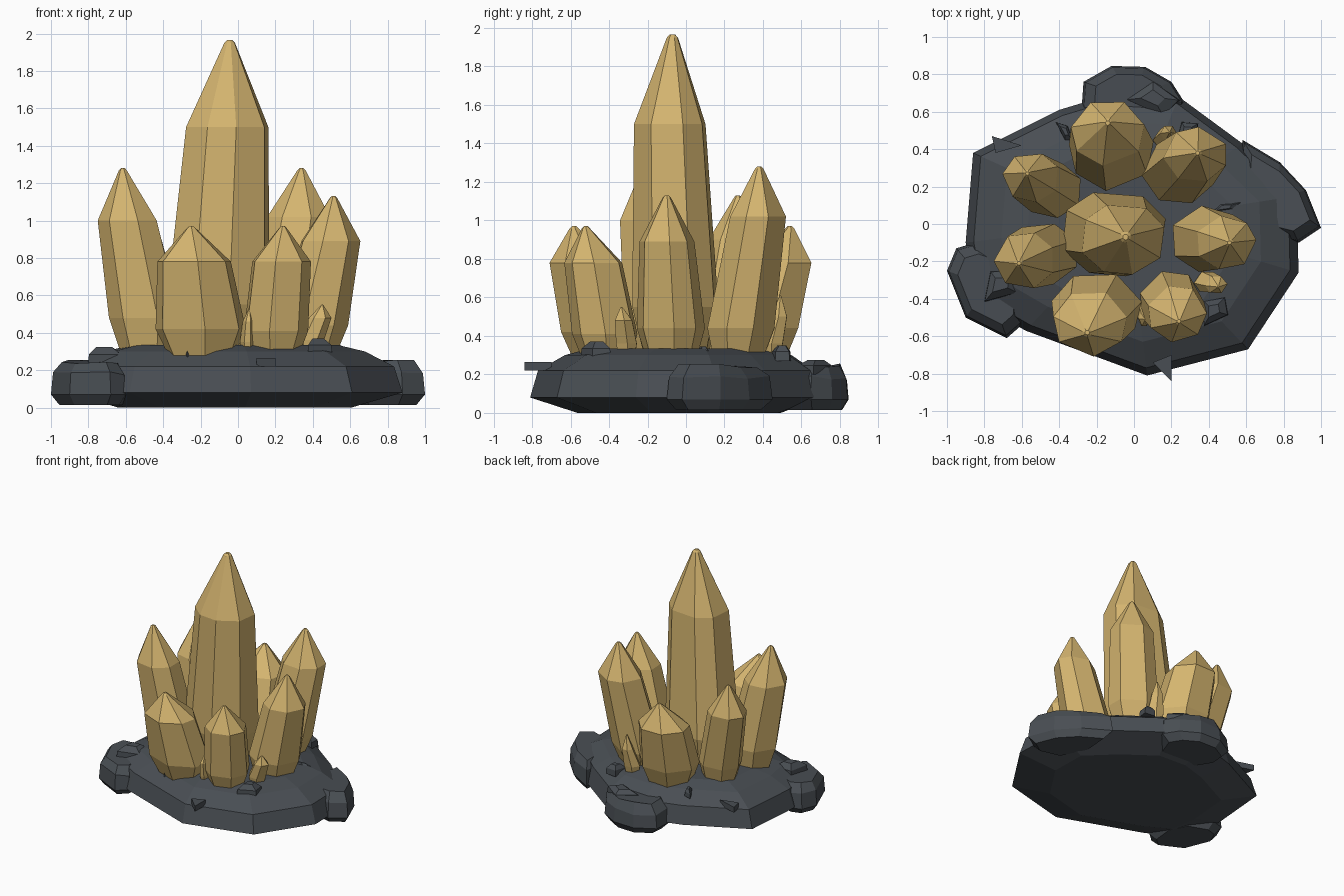
import bpy, bmesh, math, random
from mathutils import Vector, Matrix

random.seed(4)
cube = bpy.data.objects.get("Cube")
if cube:
    bpy.data.objects.remove(cube, do_unlink=True)


def material(name, rgb):
    m = bpy.data.materials.new(name)
    m.use_nodes = True
    m.diffuse_color = (*rgb, 1)
    m.node_tree.nodes["Principled BSDF"].inputs["Base Color"].default_value = (*rgb, 1)
    return m


gold = material("golden crystal", (0.66, 0.46, 0.16))
stone = material("dark slate", (0.066, 0.076, 0.087))


def loft(name, rings, mat):
    """Skin a stack of equal-sized rings and cap both ends."""
    bm = bmesh.new()
    loops = [[bm.verts.new(p) for p in ring] for ring in rings]
    n = len(loops[0])
    for low, high in zip(loops, loops[1:]):
        for i in range(n):
            j = (i + 1) % n
            bm.faces.new((low[i], low[j], high[j], high[i]))
    bm.faces.new(loops[0][::-1])
    bm.faces.new(loops[-1])
    bmesh.ops.recalc_face_normals(bm, faces=bm.faces)
    mesh = bpy.data.meshes.new(name)
    bm.to_mesh(mesh)
    bm.free()
    mesh.materials.append(mat)
    ob = bpy.data.objects.new(name, mesh)
    bpy.context.collection.objects.link(ob)
    return ob


def crystal(name, base, shoulder, tip, low=0.44, bottom=0.27, sides=7, turn=0.0):
    """base: x, y, rx, ry; shoulder: x, y, z, rx, ry; tip: x, y, z."""
    bx, by, brx, bry = base
    sx, sy, sz, srx, sry = shoulder
    tx, ty, tz = tip
    angles = [turn + math.tau * (i + random.uniform(-0.12, 0.12)) / sides for i in range(sides)]

    def ring(x, y, z, rx, ry):
        return [(x + rx * math.cos(a), y + ry * math.sin(a), z) for a in angles]

    blunt = srx * 0.13
    return loft(name, [
        ring(bx + (bx - sx) * 0.15, by + (by - sy) * 0.15, bottom, brx * 0.72, bry * 0.72),
        ring(bx, by, low, brx, bry),
        ring(sx, sy, sz, srx, sry),
        ring(tx, ty, tz - blunt * 0.5, blunt, blunt),
        ring(tx, ty, tz, blunt * 0.5, blunt * 0.5)], gold)


def rock(name, outline, levels, jitter=0.0):
    """Outline scaled about its middle at each (z, scale) level."""
    c = sum((Vector(p) for p in outline), Vector((0, 0))) / len(outline)
    rings = []
    for z, s in levels:
        ring = []
        for p in outline:
            q = c + (Vector(p) - c) * s
            ring.append((q.x, q.y, z + random.uniform(-jitter, jitter) * (z > 0.1)))
        rings.append(ring)
    return loft(name, rings, stone)


# Main slab
slab = [(-0.86, 0.38), (-0.4, 0.61), (-0.1, 0.7), (0.24, 0.68), (0.58, 0.43), (0.87, 0.15),
        (0.88, -0.26), (0.61, -0.67), (0.07, -0.81), (-0.58, -0.57), (-0.84, -0.42), (-0.9, -0.1)]
rock("base_slab", slab, [(0, 0.7), (0.08, 1), (0.22, 0.95), (0.3, 0.78), (0.335, 0.62)])

# Boulders set into the rim
lump = [(0.015, 0.8), (0.07, 1), (0.18, 0.95), (0.245, 0.74)]
rock("left_side_boulder_x_minus",
     [(-1, -0.25), (-0.95, -0.13), (-0.85, -0.1), (-0.66, -0.17), (-0.58, -0.35),
      (-0.6, -0.54), (-0.68, -0.61), (-0.9, -0.5)], lump, 0.012)
rock("back_boulder",
     [(-0.28, 0.62), (-0.27, 0.76), (-0.12, 0.845), (0.06, 0.84), (0.2, 0.76),
      (0.27, 0.65), (0.2, 0.46), (-0.18, 0.46)], lump, 0.012)
rock("right_side_boulder_x_plus",
     [(0.58, 0.45), (0.78, 0.33), (0.92, 0.18), (1, -0.02), (0.88, -0.1),
      (0.68, -0.05), (0.56, 0.2)], lump, 0.012)


# Loose chips on the slab: x, y, z, length, width, height, heading in degrees
def chip(name, x, y, z, l, w, h, heading):
    corners = [(-0.5, -0.4), (0.35, -0.5), (0.55, 0.2), (-0.1, 0.5)]
    turn = Matrix.Rotation(math.radians(heading), 3, "Z")
    rings = []
    for level, s in ((0, 1), (h * 0.6, 0.95), (h, 0.45)):
        rings.append([Vector((x, y, z + level)) + turn @ Vector((a * l * s, b * w * s, 0))
                      for a, b in corners])
    loft(name, rings, stone)


for i, spec in enumerate([
        (-0.72, -0.32, 0.22, 0.22, 0.16, 0.105, 20),
        (0.42, -0.46, 0.28, 0.17, 0.13, 0.09, 30),
        (0.48, 0.09, 0.29, 0.18, 0.05, 0.055, 10),
        (0.1, 0.68, 0.2, 0.26, 0.16, 0.075, -20),
        (-0.27, -0.5, 0.26, 0.1, 0.1, 0.07, 50),
        (-0.37, 0.5, 0.27, 0.13, 0.05, 0.06, -60),
        (0.28, 0.5, 0.27, 0.13, 0.1, 0.08, 15)]):
    chip(f"stone_chip_{i + 1}", *spec)

# Flat shards poking out of the rim
for name, pts in {
        "front_shard": [(0.1, -0.74), (0.2, -0.84), (0.2, -0.7)],
        "back_shard": [(-0.76, 0.47), (-0.74, 0.38), (-0.6, 0.42)]}.items():
    rock(name, pts, [(0.22, 1), (0.265, 1)])

# Large crystals
crystal("main_crystal", (-0.11, -0.05, 0.295, 0.235), (-0.06, -0.08, 1.5, 0.235, 0.195),
        (-0.045, -0.07, 1.965), low=0.55, sides=8, turn=0.3)
crystal("back_crystal", (-0.12, 0.39, 0.23, 0.215), (-0.14, 0.49, 0.78, 0.2, 0.18),
        (-0.14, 0.54, 0.97), turn=0.2)
crystal("back_left_crystal", (0.24, 0.28, 0.2, 0.18), (0.33, 0.37, 1.02, 0.175, 0.15),
        (0.34, 0.38, 1.28), turn=0.5)
crystal("back_right_crystal", (-0.44, 0.18, 0.17, 0.15), (-0.55, 0.25, 0.9, 0.155, 0.135),
        (-0.57, 0.27, 1.13), turn=0.35)
crystal("right_crystal", (-0.49, -0.16, 0.2, 0.17), (-0.585, -0.195, 1, 0.165, 0.155),
        (-0.615, -0.21, 1.28), low=0.48, turn=0.45)
crystal("front_right_crystal", (-0.2, -0.45, 0.245, 0.2), (-0.235, -0.53, 0.78, 0.2, 0.18),
        (-0.25, -0.58, 0.97), low=0.42, turn=0.25)
crystal("front_left_crystal", (0.2, -0.42, 0.175, 0.175), (0.23, -0.48, 0.78, 0.16, 0.155),
        (0.24, -0.52, 0.97), low=0.41, turn=0.1)
crystal("left_crystal", (0.39, -0.08, 0.2, 0.18), (0.49, -0.1, 0.89, 0.165, 0.145),
        (0.51, -0.1, 1.13), turn=0.0)

# Small crystals
crystal("small_left_crystal", (0.39, -0.31, 0.07, 0.06), (0.44, -0.325, 0.48, 0.06, 0.05),
        (0.45, -0.335, 0.55), low=0.36, sides=6)
crystal("small_front_crystal", (0.05, -0.48, 0.04, 0.06), (0.055, -0.51, 0.46, 0.03, 0.04),
        (0.06, -0.51, 0.53), low=0.35, sides=6)
crystal("small_back_crystal", (0.17, 0.45, 0.07, 0.06), (0.185, 0.485, 0.5, 0.045, 0.045),
        (0.19, 0.49, 0.61), low=0.36, sides=6)
